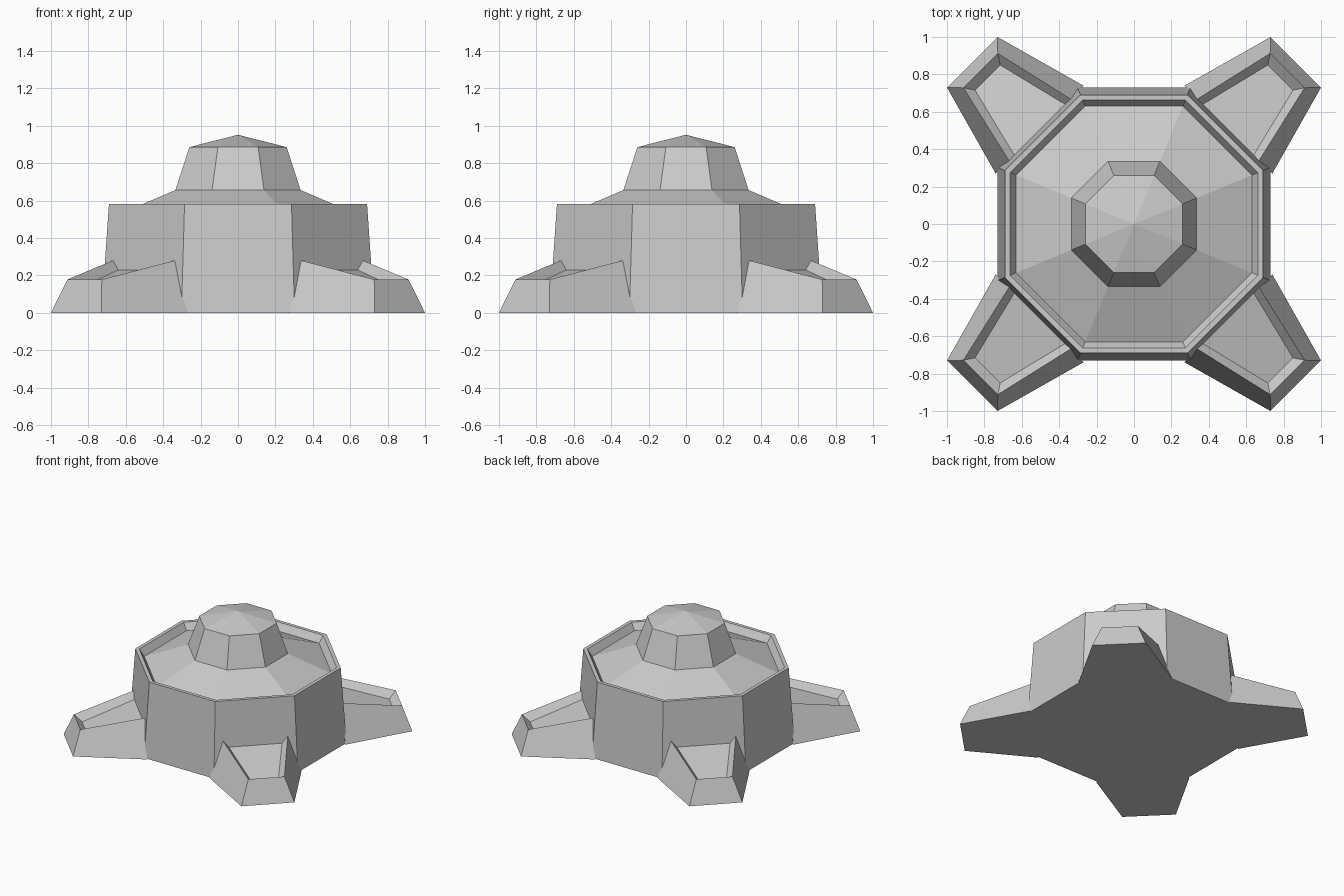
import bpy, bmesh
from math import cos, sin, pi, radians
from mathutils import Matrix

if "Cube" in bpy.data.objects:
    bpy.data.objects.remove(bpy.data.objects["Cube"])


def finish(bm, name):
    bmesh.ops.recalc_face_normals(bm, faces=bm.faces)
    mesh = bpy.data.meshes.new(name)
    bm.to_mesh(mesh)
    bm.free()
    obj = bpy.data.objects.new(name, mesh)
    bpy.context.collection.objects.link(obj)
    return obj


def octagon_stack(name, profile):
    """Stack octagon rings (apothem, z); apothem 0 closes to a point."""
    bm = bmesh.new()
    prev = None
    for a, z in profile:
        r = a / cos(pi / 8)
        n = 8 if a else 1
        ring = [bm.verts.new((r * cos(pi / 8 + i * pi / 4), r * sin(pi / 8 + i * pi / 4), z))
                for i in range(n)]
        if prev is None:
            if n == 8:
                bm.faces.new(ring)
        else:
            for i in range(8):
                j = (i + 1) % 8
                if n == 1:
                    bm.faces.new((prev[i], prev[j], ring[0]))
                else:
                    bm.faces.new((prev[i], prev[j], ring[j], ring[i]))
        prev = ring
    if len(prev) == 8:
        bm.faces.new(prev)
    return finish(bm, name)


def leg(name, angle):
    """Tapered foot with a sunken sloping top; sections are (radius, half width, z)."""
    base = [(0.714, 0.332, 0), (1.223, 0.191, 0)]
    rim = [(0.712, 0.233, 0.28), (1.160, 0.130, 0.178)]
    panel = [(0.712, 0.192, 0.23), (1.107, 0.095, 0.130)]
    bm = bmesh.new()
    loops = []
    for (u0, w0, z0), (u1, w1, z1) in (base, rim, panel):
        pts = [(u0, -w0, z0), (u1, -w1, z1), (u1, w1, z1), (u0, w0, z0)]
        loops.append([bm.verts.new(p) for p in pts])
    b, r, p = loops
    bm.faces.new(b)
    bm.faces.new(p)
    for lo, hi in ((b, r), (r, p)):
        for i in range(3):
            bm.faces.new((lo[i], lo[i + 1], hi[i + 1], hi[i]))
    # inner end against the hull
    bm.faces.new((b[0], r[0], p[0], p[3], r[3], b[3]))
    bm.transform(Matrix.Rotation(angle, 4, 'Z'))
    return finish(bm, name)


# Main hull with raised rim and sloping roof
octagon_stack("hull", [(0.73, 0), (0.69, 0.583), (0.663, 0.583), (0.63, 0.53), (0.335, 0.656), (0, 0.656)])

# Top turret with shallow pointed cap
octagon_stack("turret", [(0.335, 0.656), (0.26, 0.886), (0, 0.952)])

# Four diagonal feet
for k, side in enumerate(("back_right", "back_left", "front_left", "front_right")):
    leg(side + "_leg", radians(45 + 90 * k))
